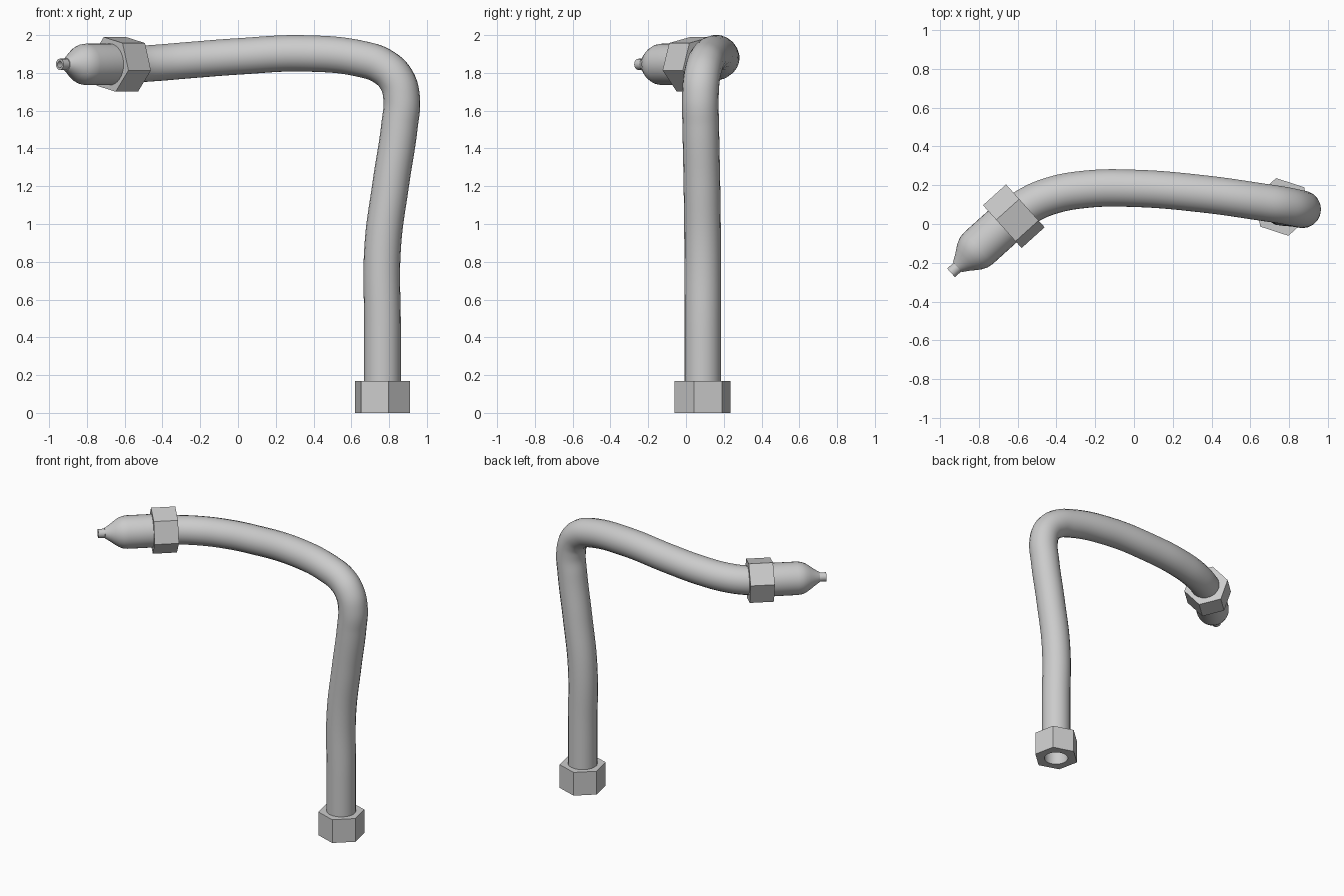
import bpy, bmesh, math
from mathutils import Vector

if "Cube" in bpy.data.objects:
    bpy.data.objects.remove(bpy.data.objects["Cube"])

def spin(name, profile, sides, origin, axis, u, hexes=()):
    """Closed (radius, distance) profile turned about axis; indices in hexes become hexagonal."""
    origin, axis, u = Vector(origin), Vector(axis).normalized(), Vector(u).normalized()
    v = axis.cross(u)
    bm = bmesh.new()
    rings = []
    for i, (r, s) in enumerate(profile):
        ring = []
        for k in range(sides):
            a = 2 * math.pi * k / sides
            rr = r
            if i in hexes:
                rr = r * math.cos(math.pi / 6) / math.cos(a % (math.pi / 3) - math.pi / 6)
            ring.append(bm.verts.new(origin + axis * s + (u * math.cos(a) + v * math.sin(a)) * rr))
        rings.append(ring)
    for i, ring in enumerate(rings):
        nxt = rings[(i + 1) % len(rings)]
        for k in range(sides):
            j = (k + 1) % sides
            bm.faces.new((ring[k], ring[j], nxt[j], nxt[k]))
    bmesh.ops.recalc_face_normals(bm, faces=bm.faces)
    me = bpy.data.meshes.new(name)
    bm.to_mesh(me)
    bm.free()
    ob = bpy.data.objects.new(name, me)
    bpy.context.collection.objects.link(ob)
    bpy.ops.object.select_all(action='DESELECT')
    ob.select_set(True)
    bpy.context.view_layer.objects.active = ob
    bpy.ops.object.shade_smooth_by_angle(angle=math.radians(28))
    return ob

def nut(name, origin, axis, u, low, high):
    return spin(name, [(0.08, low), (0.152, low), (0.152, high), (0.08, high)],
                24, origin, axis, u, hexes=(1, 2))

# Bent hollow pipe along a smooth path
path = [(0.765, 0.088, 0.02), (0.765, 0.088, 0.45), (0.766, 0.088, 0.88),
        (0.81, 0.084, 1.22), (0.855, 0.078, 1.52), (0.866, 0.076, 1.67),
        (0.838, 0.082, 1.765), (0.77, 0.096, 1.832), (0.66, 0.113, 1.872),
        (0.36, 0.155, 1.903), (0.0, 0.184, 1.887), (-0.25, 0.179, 1.868),
        (-0.43, 0.145, 1.853), (-0.56, 0.080, 1.846), (-0.63, 0.02, 1.845)]
path[-2] = (-0.55, 0.092, 1.846)
path[-1] = (-0.62, 0.04, 1.845)
cu = bpy.data.curves.new("pipe", 'CURVE')
cu.dimensions = '3D'
cu.bevel_depth = 0.089
cu.bevel_resolution = 8
cu.resolution_u = 10
sp = cu.splines.new('BEZIER')
sp.bezier_points.add(len(path) - 1)
for p, co in zip(sp.bezier_points, path):
    p.co = co
    p.handle_left_type = p.handle_right_type = 'AUTO'
pipe = bpy.data.objects.new("pipe", cu)
bpy.context.collection.objects.link(pipe)
wall = pipe.modifiers.new("wall", 'SOLIDIFY')
wall.thickness = 0.016
wall.offset = 0

# Hexagonal nuts at both ends
a = math.radians(42)
nut("bottom_nut", (0.765, 0.088, 0), (0, 0, 1), (math.cos(a), math.sin(a), 0), 0, 0.168)
end = (-0.62, 0.04, 1.845)
axis = Vector((-0.743, -0.67, 0)).normalized()
side = Vector((-axis.y, axis.x, 0))
t = math.radians(-12)
nut("top_nut", end, axis, side * math.cos(t) + Vector((0, 0, math.sin(t))), -0.08, 0.08)

# Rounded nozzle body and small hollow tip
spin("nozzle_body", [(0.02, 0.0), (0.11, 0.0), (0.11, 0.245), (0.106, 0.275), (0.095, 0.302),
                     (0.078, 0.328), (0.060, 0.352), (0.044, 0.376), (0.034, 0.392), (0.02, 0.392)],
     32, end, axis, side)
spin("nozzle_tip", [(0.018, 0.36), (0.03, 0.36), (0.03, 0.436), (0.018, 0.436)],
     16, end, axis, side)
